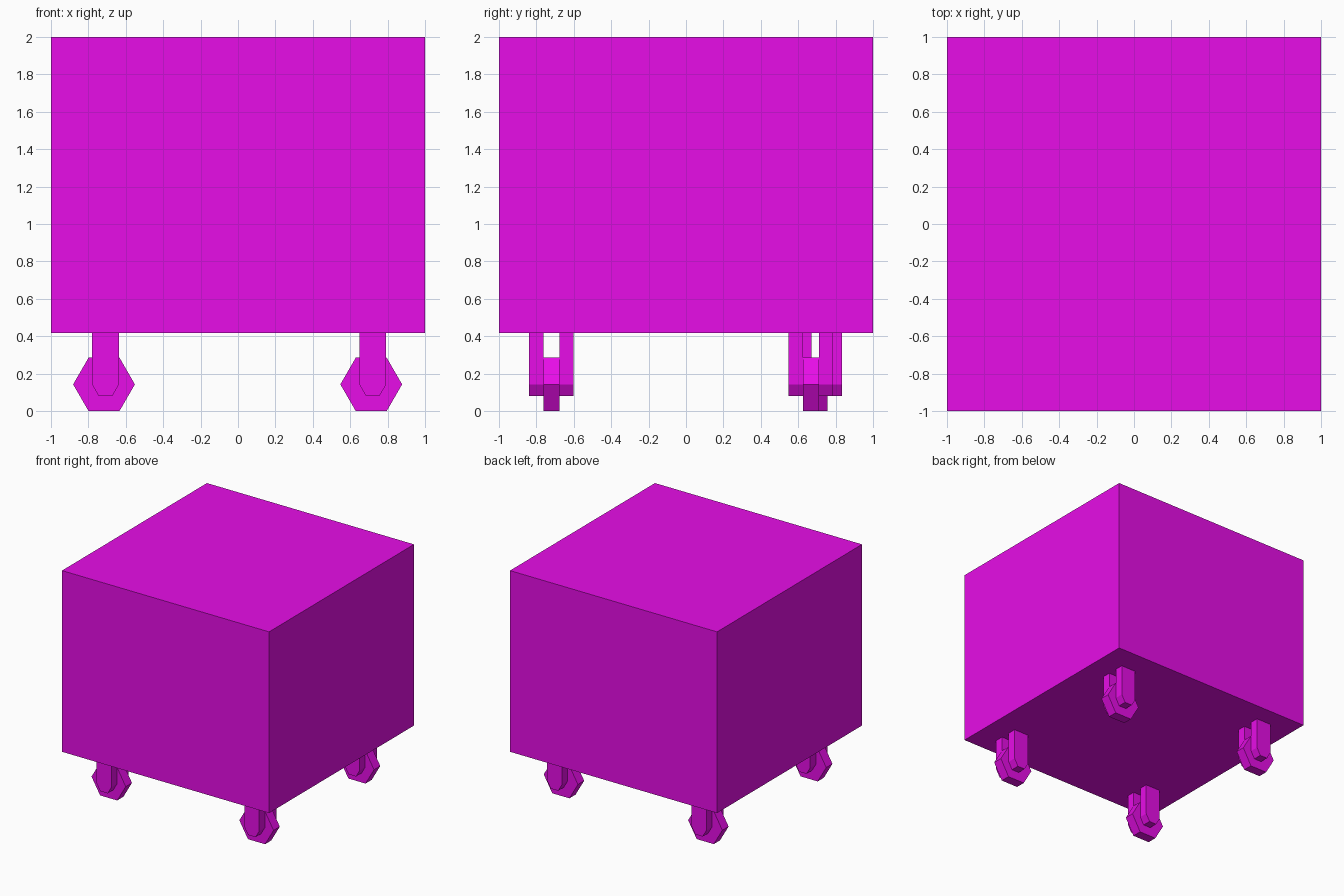
import bpy, bmesh
from math import cos, sin, pi

if "Cube" in bpy.data.objects:
    bpy.data.objects.remove(bpy.data.objects["Cube"])

mat = bpy.data.materials.new("magenta")
mat.diffuse_color = (0.8, 0.004, 0.8, 1)
mat.use_nodes = True
mat.node_tree.nodes["Principled BSDF"].inputs["Base Color"].default_value = mat.diffuse_color


def prism(name, profile, y0, y1):
    """Extrude an (x, z) profile along y."""
    bm = bmesh.new()
    face = bm.faces.new([bm.verts.new((x, y0, z)) for x, z in profile])
    ext = bmesh.ops.extrude_face_region(bm, geom=[face])
    moved = [g for g in ext["geom"] if isinstance(g, bmesh.types.BMVert)]
    bmesh.ops.translate(bm, verts=moved, vec=(0, y1 - y0, 0))
    bmesh.ops.recalc_face_normals(bm, faces=bm.faces)
    me = bpy.data.meshes.new(name)
    bm.to_mesh(me)
    bm.free()
    me.materials.append(mat)
    ob = bpy.data.objects.new(name, me)
    bpy.context.collection.objects.link(ob)
    return ob


def arc(cx, cz, r, angles):
    return [(cx + r * cos(a * pi / 180), cz + r * sin(a * pi / 180)) for a in angles]


BASE = 0.418      # underside of the body
AXLE = 0.143      # wheel centre height
HALF_GAP = 0.043  # half the wheel width
PLATE = 0.076     # fork plate thickness

# Body block
prism("body", [(-1, BASE), (1, BASE), (1, 2), (-1, 2)], -1, 1)

# Four casters: six-sided wheel between two round-ended fork plates
casters = {
    "front_left": (-0.716, -0.719),
    "front_right": (0.712, -0.719),
    "back_left": (-0.716, 0.714),
    "back_right": (0.712, 0.667),
}
for name, (x, y) in casters.items():
    prism(name + "_wheel", arc(x, AXLE, 0.165, range(0, 360, 60)),
          y - HALF_GAP, y + HALF_GAP)
    fx, r = x + 0.008, 0.072
    fork = arc(fx, AXLE, r, (180, 240, 300, 360)) + [(fx + r, BASE), (fx - r, BASE)]
    prism(name + "_fork_outer", fork, y - HALF_GAP - PLATE, y - HALF_GAP)
    prism(name + "_fork_inner", fork, y + HALF_GAP, y + HALF_GAP + PLATE)
